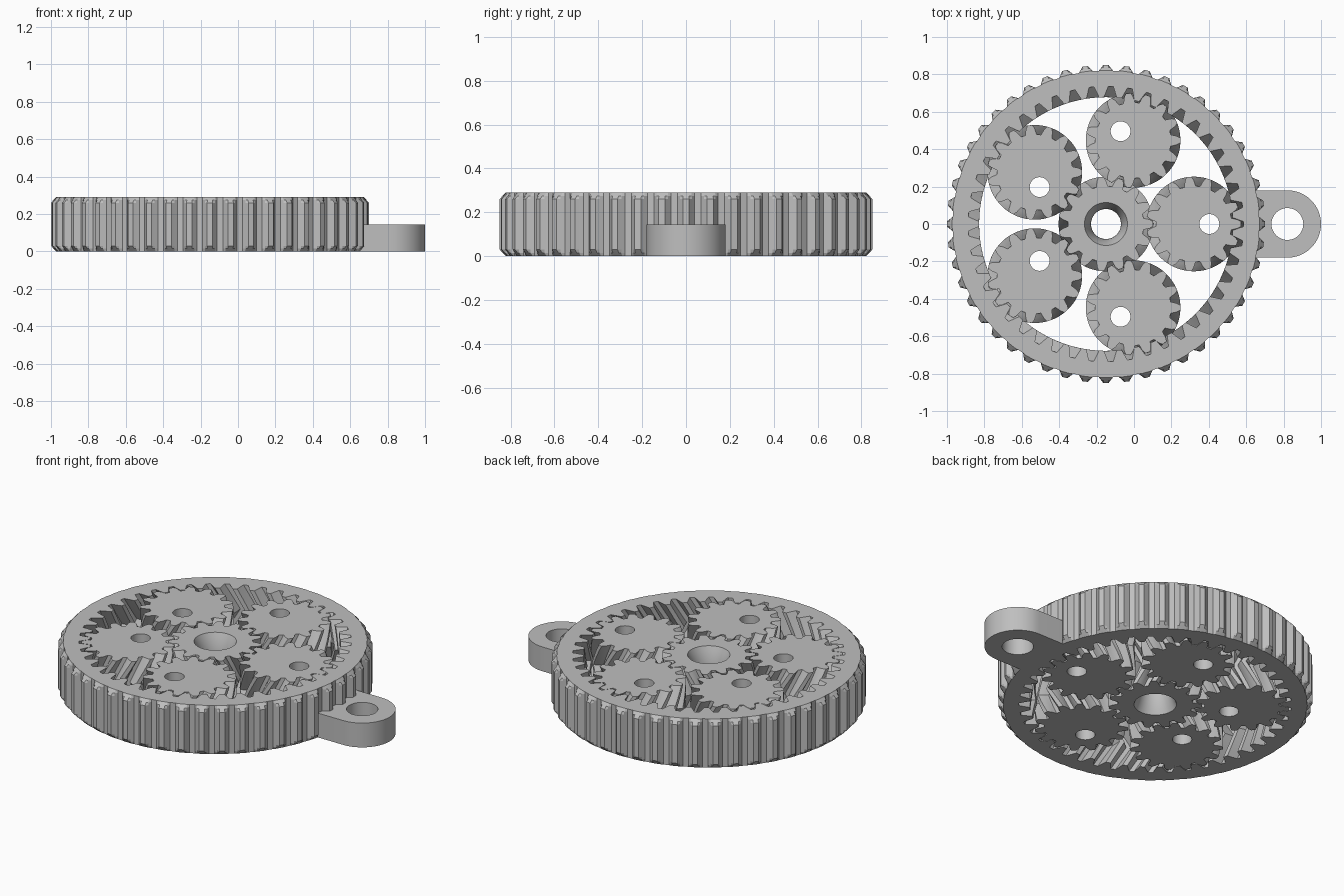
import bpy, bmesh, math
from math import cos, sin, pi, radians

cube = bpy.data.objects.get("Cube")
if cube:
    bpy.data.objects.remove(cube, do_unlink=True)

HEIGHT = 0.29
CENTRE_X = -0.15
ORBIT = 0.47          # sun centre to planet centre
TEETH = 15            # sun and planets; the ring has three times as many
TWIST = radians(20)   # herringbone twist of a planet over half its height

grey = bpy.data.materials.new("light_grey")
grey.use_nodes = True
grey.diffuse_color = (0.52, 0.52, 0.52, 1)
bsdf = next(n for n in grey.node_tree.nodes if n.type == 'BSDF_PRINCIPLED')
bsdf.inputs["Base Color"].default_value = (0.52, 0.52, 0.52, 1)
bsdf.inputs["Roughness"].default_value = 0.6


def toothed(count, shape, turn=0.0, phase=0.0, limit=9.0):
    """Closed outline of teeth; shape lists (half width in pitches, radius), root to tip."""
    pitch = 2 * pi / count
    flank = [(-w, r) for w, r in shape] + [(w, r) for w, r in reversed(shape)]
    points = []
    for i in range(count):
        for w, r in flank:
            a = (i + phase + w) * pitch + turn
            r = min(r, limit)
            points.append((r * cos(a), r * sin(a)))
    return points


def circle(radius, x=0.0, y=0.0, sides=48):
    return [(x + radius * cos(2 * pi * i / sides), y + radius * sin(2 * pi * i / sides))
            for i in range(sides)]


def loft(name, outer, inner, levels_out, levels_in, location, angle=0.0):
    """Solid between an outer and an inner wall, both given as outline(z)."""
    bm = bmesh.new()
    rims = []
    for outline, levels in ((outer, levels_out), (inner, levels_in)):
        rings = [[bm.verts.new((x, y, z)) for x, y in outline(z)] for z in levels]
        for low, high in zip(rings, rings[1:]):
            for i in range(len(low)):
                j = (i + 1) % len(low)
                bm.faces.new((low[i], low[j], high[j], high[i]))
        rims.append((rings[0], rings[-1]))
    # flat caps with a hole, bottom then top
    for end in (0, 1):
        edges = []
        for rim in rims:
            loop = rim[end]
            edges += [bm.edges.get((loop[i - 1], loop[i])) for i in range(len(loop))]
        bmesh.ops.triangle_fill(bm, edges=edges, use_beauty=True,
                                normal=(0, 0, 1 if end else -1))
    bmesh.ops.recalc_face_normals(bm, faces=bm.faces)
    mesh = bpy.data.meshes.new(name)
    bm.to_mesh(mesh)
    bm.free()
    mesh.materials.append(grey)
    obj = bpy.data.objects.new(name, mesh)
    obj.location = location
    obj.rotation_euler.z = angle
    bpy.context.collection.objects.link(obj)
    bpy.ops.object.select_all(action='DESELECT')
    bpy.context.view_layer.objects.active = obj
    obj.select_set(True)
    bpy.ops.object.shade_smooth_by_angle(angle=radians(20))
    return obj


def twist(z):
    """Herringbone turn, zero at both faces."""
    return TWIST * (abs(2 * z / HEIGHT - 1) - 1)


STEPS = 12
levels = [HEIGHT * i / STEPS for i in range(STEPS + 1)]
ends = [0, HEIGHT]
gear_tooth = [(0.36, 0.203), (0.29, 0.22), (0.235, 0.235), (0.12, 0.253)]
ring_gap = [(0.36, 0.678), (0.25, 0.705), (0.13, 0.736)]
grip_tooth = [(0.36, 0.82), (0.24, 0.835), (0.13, 0.85)]
CHAMFER = 0.03


# Outer ring: chamfered grip teeth outside, herringbone teeth inside
def grip_outline(z):
    edge = min(z, HEIGHT - z)
    return toothed(48, grip_tooth, phase=0.0, limit=0.822 + edge)


def ring_outline(z):
    return toothed(3 * TEETH, ring_gap, turn=twist(z) / 3)


loft("outer_ring", grip_outline, ring_outline,
     [0, CHAMFER / 2, CHAMFER, HEIGHT - CHAMFER, HEIGHT - CHAMFER / 2, HEIGHT],
     levels, (CENTRE_X, 0, 0))


# Sun gear with a waisted bore
def bore_outline(z):
    t = 2 * z / HEIGHT - 1
    return circle(0.08 + 0.035 * t * t)


loft("sun_gear", lambda z: toothed(TEETH, gear_tooth, turn=-twist(z)), bore_outline,
     levels, levels, (CENTRE_X, 0, 0))

# Planet gears with off-centre holes, each turned as it rolls round the sun
for k in range(5):
    a = 2 * pi * k / 5
    loft(f"planet_gear_{k + 1}",
         lambda z: toothed(TEETH, gear_tooth, turn=twist(z)),
         lambda z: circle(0.053, x=0.083, sides=32), levels, ends,
         (CENTRE_X + ORBIT * cos(a), ORBIT * sin(a), 0), 2 * a)


# Keyring tab: half-round end with a hole, rooted in the ring wall
def tab_outline(z):
    r, n = 0.18, 32
    arc = [(r * cos(pi * i / n - pi / 2), r * sin(pi * i / n - pi / 2)) for i in range(n + 1)]
    return arc + [(-0.2, r), (-0.2, -r)]


loft("keyring_tab", tab_outline, lambda z: circle(0.085), [0, HEIGHT / 2], [0, HEIGHT / 2],
     (0.82, 0, 0))
